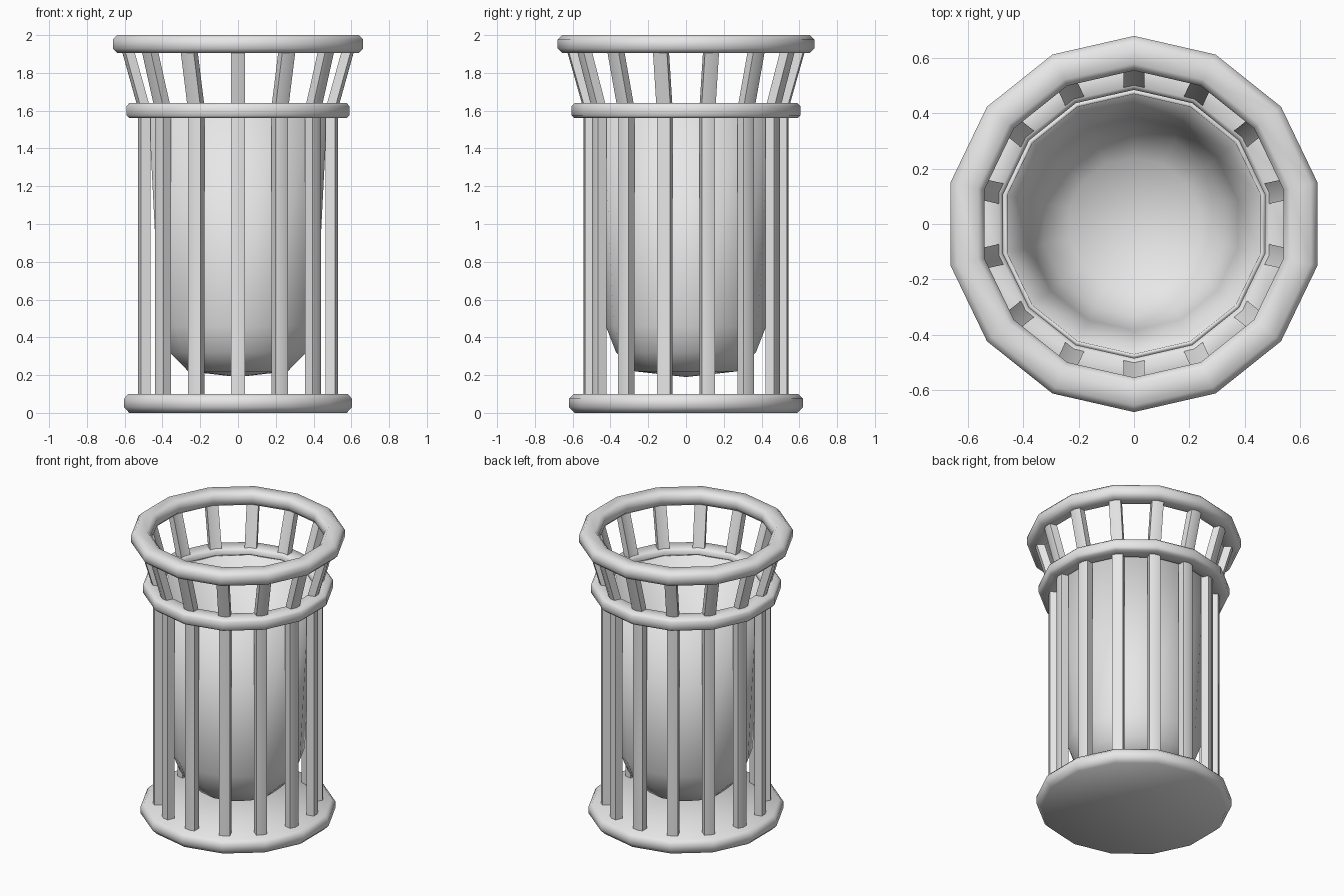
import bpy, bmesh
from math import radians, pi, cos, sin
from mathutils import Vector, Matrix

SIDES = 14

cube = bpy.data.objects.get("Cube")
if cube:
    bpy.data.objects.remove(cube, do_unlink=True)

grey = bpy.data.materials.new("plain grey")
grey.use_nodes = True
grey.diffuse_color = (0.8, 0.8, 0.8, 1)
grey.node_tree.nodes["Principled BSDF"].inputs["Base Color"].default_value = (0.8, 0.8, 0.8, 1)


def finish(name, bm, smooth_angle):
    bmesh.ops.recalc_face_normals(bm, faces=bm.faces)
    mesh = bpy.data.meshes.new(name)
    bm.to_mesh(mesh)
    bm.free()
    mesh.materials.append(grey)
    obj = bpy.data.objects.new(name, mesh)
    bpy.context.collection.objects.link(obj)
    bpy.ops.object.select_all(action='DESELECT')
    obj.select_set(True)
    bpy.context.view_layer.objects.active = obj
    bpy.ops.object.shade_smooth_by_angle(angle=radians(smooth_angle))
    return obj


def lathe(name, profile, closed, smooth_angle):
    """Turn (radius, height) points about z; a corner points to the front."""
    bm = bmesh.new()
    verts = [bm.verts.new((0, -r, z)) for r, z in profile]
    pairs = list(zip(verts, verts[1:]))
    if closed:
        pairs.append((verts[-1], verts[0]))
    edges = [bm.edges.new(p) for p in pairs]
    bmesh.ops.spin(bm, geom=verts + edges, axis=(0, 0, 1), cent=(0, 0, 0),
                   angle=2 * pi, steps=SIDES)
    bmesh.ops.remove_doubles(bm, verts=bm.verts, dist=0.0005)
    return finish(name, bm, smooth_angle)


def ring(name, inner, outer, low, high, bevel):
    """Ring with an eight-sided section."""
    b = bevel
    return lathe(name, [(inner + b, low), (outer - b, low), (outer, low + b),
                        (outer, high - b), (outer - b, high), (inner + b, high),
                        (inner, high - b), (inner, low + b)], True, 50)


def slats(name, low, high, half_width, depth):
    """Bars at every corner, each bent to follow the ring; low/high are (radius, z)."""
    bm = bmesh.new()
    bend = half_width * sin(pi / SIDES)
    w, d = half_width, depth / 2
    section = [(-w, -d - bend), (0, -d), (w, -d - bend),
               (w, d - bend), (0, d), (-w, d - bend)]
    for i in range(SIDES):
        turn = Matrix.Rotation(2 * pi * i / SIDES, 3, 'Z')
        loops = [[bm.verts.new(turn @ Vector((x, -(r + out), z))) for x, out in section]
                 for r, z in (low, high)]
        bm.faces.new(loops[0])
        bm.faces.new(loops[1])
        for a in range(6):
            b = (a + 1) % 6
            bm.faces.new((loops[0][a], loops[0][b], loops[1][b], loops[1][a]))
    return finish(name, bm, 35)


# Base plate with rounded edge
lathe("base_plate", [(0, 0), (0.59, 0), (0.62, 0.03), (0.62, 0.075),
                     (0.595, 0.1), (0, 0.1)], False, 50)

# Hoops
ring("middle_hoop", 0.485, 0.605, 1.56, 1.64, 0.015)
ring("top_hoop", 0.555, 0.68, 1.905, 2.0, 0.024)

# Upright bars and flared bars above them
slats("upright_slats", (0.517, 0.08), (0.517, 1.6), 0.036, 0.05)
slats("flared_slats", (0.515, 1.6), (0.612, 1.94), 0.038, 0.05)

# Thick-walled liner with a rounded bottom, thinning to the lip
lathe("liner", [(0, 0.19), (0.27, 0.22), (0.37, 0.32), (0.425, 0.46), (0.485, 1.6),
                (0.47, 1.6), (0.385, 0.48), (0.335, 0.37), (0.24, 0.28), (0, 0.25)],
      False, 180)
